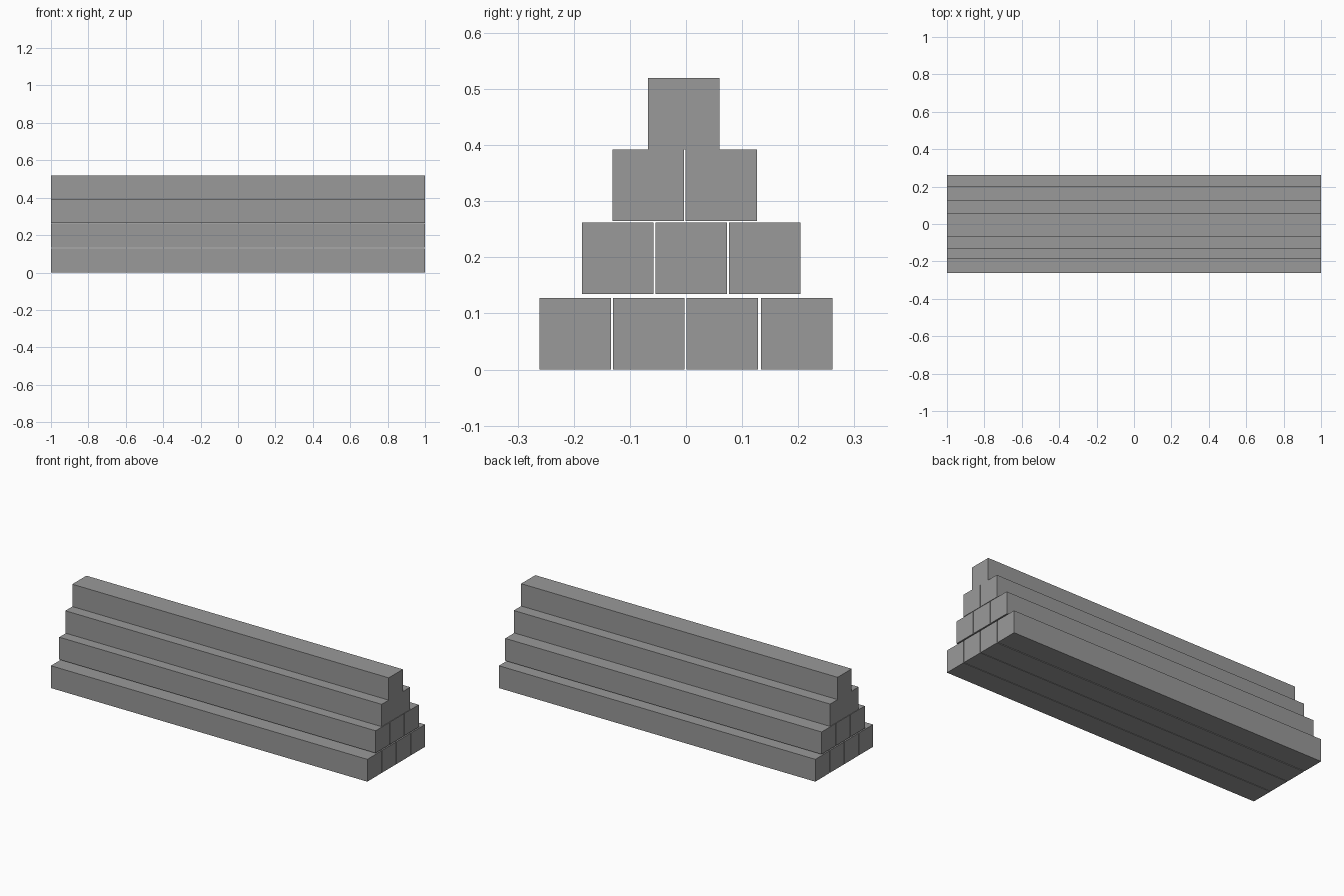
import bpy

# Remove the default cube
cube = bpy.data.objects.get("Cube")
if cube:
    bpy.data.objects.remove(cube, do_unlink=True)

# Single grey material
grey = bpy.data.materials.new("plain_grey")
grey.use_nodes = True
colour = (0.32, 0.32, 0.32, 1)
grey.diffuse_color = colour
grey.node_tree.nodes["Principled BSDF"].inputs["Base Color"].default_value = colour

LENGTH, SIDE = 2.0, 0.1275


def add_beam(name, y, bottom):
    """Square beam lying along x."""
    bpy.ops.mesh.primitive_cube_add(size=1, location=(0, y, bottom + SIDE / 2))
    beam = bpy.context.object
    beam.name = name
    beam.scale = (LENGTH, SIDE, SIDE)
    bpy.ops.object.transform_apply(location=False, rotation=False, scale=True)
    beam.data.materials.append(grey)


# Stacked rows: bottom height and the beam centres across y
rows = [
    (0.0, (-0.197, -0.066, 0.0645, 0.197)),
    (0.1345, (-0.122, 0.009, 0.14)),
    (0.2645, (-0.067, 0.063)),
    (0.392, (-0.004,)),
]
for r, (bottom, centres) in enumerate(rows, 1):
    for i, y in enumerate(centres, 1):
        add_beam(f"beam_row_{r}_{i}", y, bottom)
